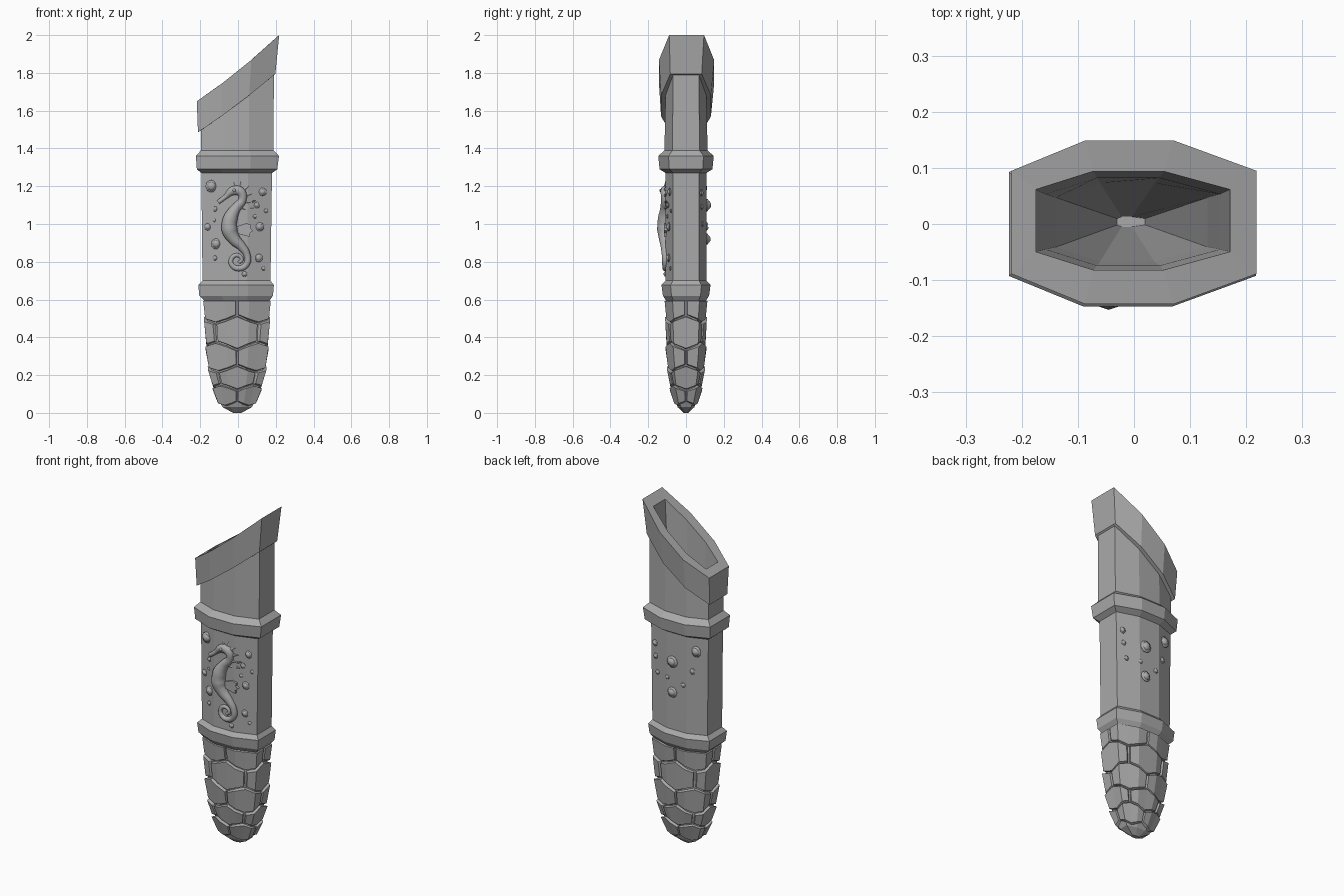
import bpy, bmesh, math
from mathutils import Vector

if "Cube" in bpy.data.objects:
    bpy.data.objects.remove(bpy.data.objects["Cube"], do_unlink=True)

GREY = (0.4, 0.4, 0.4, 1)
mat = bpy.data.materials.new("plain_grey")
mat.use_nodes = True
mat.diffuse_color = GREY
mat.node_tree.nodes["Principled BSDF"].inputs["Base Color"].default_value = GREY

# Outline of the sheath: height, x centre, half width, half depth
RINGS = [(0, -.004, .03, .02), (.03, -.004, .085, .052), (.06, -.005, .102, .063),
         (.13, -.004, .122, .078), (.2, -.004, .142, .089), (.34, -.005, .158, .099),
         (.5, -.005, .166, .101), (.59, -.005, .168, .103), (.62, -.01, .195, .122),
         (.677, -.01, .2, .13), (.7, -.008, .18, .109), (1.27, -.007, .187, .108),
         (1.29, -.005, .213, .14), (1.36, -.003, .22, .147), (1.39, -.004, .192, .114)]


def finish(obj, smooth=False):
    obj.data.materials.clear()
    obj.data.materials.append(mat)
    if smooth:
        bpy.ops.object.select_all(action='DESELECT')
        obj.select_set(True)
        bpy.context.view_layer.objects.active = obj
        bpy.ops.object.shade_smooth_by_angle(angle=math.radians(50))
    return obj


def from_bmesh(name, bm, smooth=False):
    bmesh.ops.recalc_face_normals(bm, faces=bm.faces)
    mesh = bpy.data.meshes.new(name)
    bm.to_mesh(mesh)
    bm.free()
    obj = bpy.data.objects.new(name, mesh)
    bpy.context.collection.objects.link(obj)
    return finish(obj, smooth)


def octagon(c, w, h, cy=0.0):
    a, s = w * .36, h * .63
    m = c - .008
    pts = [(m - a, -h), (m + a, -h), (c + w, -s), (c + w, s),
           (m + a, h), (m - a, h), (c - w, s), (c - w, -s)]
    return [(x, y + cy) for x, y in pts]


def loft(name, rings, caps):
    """rings: list of (octagon points, height as a number or function of x)"""
    bm = bmesh.new()
    loops = []
    for pts, z in rings:
        loops.append([bm.verts.new((x, y, z(x) if callable(z) else z)) for x, y in pts])
    for lo, hi in zip(loops, loops[1:]):
        for i in range(8):
            j = (i + 1) % 8
            bm.faces.new((lo[i], lo[j], hi[j], hi[i]))
    for k in caps:
        bm.faces.new(loops[k])
    return from_bmesh(name, bm)


def size_at(z):
    for (z0, *p), (z1, *q) in zip(RINGS, RINGS[1:]):
        if z <= z1:
            t = (z - z0) / (z1 - z0)
            return [m + (n - m) * t for m, n in zip(p, q)]
    return RINGS[-1][1:]


def mouth_top(x):
    return 1.81 + .806 * x + .32 * x * x


def collar_bottom(x):
    return 1.635 + .758 * x + .25 * x * x


# Sheath body with its two raised bands
body = [(octagon(c, w - .008 * (z < .58), h - .008 * (z < .58)), z) for z, c, w, h in RINGS]
body.append((octagon(-.003, .193, .108), lambda x: collar_bottom(x) + .03))
loft("sheath_body", body, [0])

# Slanted collar and hollow inside
loft("mouth_collar", [
    (octagon(-.003, .185, .1), collar_bottom),
    (octagon(-.007, .205, .132), collar_bottom),
    (octagon(0, .218, .146, .003), mouth_top),
    (octagon(-.002, .173, .088, .006), mouth_top),
    (octagon(-.002, .155, .078, .004), lambda x: mouth_top(x) - .3),
    (octagon(-.004, .135, .07, .003), 1.1),
    (octagon(-.005, .025, .009, .004), .12)], [-1])


# Overlapping scales around the tip
def around(u, z, off):
    """Point on the outline; u counts quarter turns from the front centre"""
    c, w, h = size_at(z)
    w, h = w + off, h + off
    u %= 4
    sx, sy = (1 if u <= 2 else -1), (-1 if u <= 1 or u >= 3 else 1)
    t = u % 2
    t = min(t, 2 - t)
    knots = [(0, 0, h), (.3, w * .36, h), (.7, w, h * .63), (1, w, 0)]
    for (t0, x0, y0), (t1, x1, y1) in zip(knots, knots[1:]):
        if t <= t1:
            f = (t - t0) / (t1 - t0)
            return Vector((c + sx * (x0 + (x1 - x0) * f), sy * (y0 + (y1 - y0) * f), z))


EDGES = [.6, .495, .355, .235, .135, .045]
AMPS = [0, .021, .021, .018, .015, .012]


def edge_height(j, u):
    wave = abs((u % 1) - .5) * 4 - 1
    return EDGES[j] + AMPS[j] * wave * (1 if j % 2 else -1)


bm = bmesh.new()
for row in range(5):
    inner = .2 if row % 2 == 0 else .3
    start = .5 if row % 2 == 0 else 0
    for k in range(4):
        mid = start + k
        def strip(gap, dz, off_top, off_low):
            us = [mid + d for d in (-.5 + gap, -inner, 0, inner, .5 - gap)]
            top = [bm.verts.new(around(u, edge_height(row, u) - dz, off_top)) for u in us]
            low = [bm.verts.new(around(u, edge_height(row + 1, u) + dz, off_low)) for u in us]
            return top, low
        top, low = strip(.035, .008, .009, .003)
        top_in, low_in = strip(.015, .002, -.012, -.012)
        for i in range(4):
            bm.faces.new((top[i], top[i + 1], low[i + 1], low[i]))
        outer, skirt = top + low[::-1], top_in + low_in[::-1]
        for i in range(10):
            j = (i + 1) % 10
            bm.faces.new((outer[i], outer[j], skirt[j], skirt[i]))
from_bmesh("tip_scales", bm)


# Bubbles scattered on both faces
def surface_y(x, z):
    c, w, h = size_at(z)
    a = w * .36
    d = abs(x - c)
    return h if d < a else h * (1 - .37 * (d - a) / (w - a))


def bubbles(name, side, spots):
    bm = bmesh.new()
    for x, z, r in spots:
        for radius, depth in ((r, .35), (r * .75, .85)):
            made = bmesh.ops.create_uvsphere(bm, u_segments=12, v_segments=8, radius=radius)
            bmesh.ops.scale(bm, vec=(1, depth, 1), verts=made["verts"])
            bmesh.ops.translate(bm, vec=(x, side * (surface_y(x, z) + r * .08), z),
                                verts=made["verts"])
    from_bmesh(name, bm, True)


bubbles("front_bubbles", -1, [
    (-.14, 1.2, .032), (-.16, .985, .019), (-.115, .895, .028), (-.12, .82, .014),
    (-.12, 1.08, .014), (-.125, 1.02, .01), (.13, 1.17, .021), (.1, 1.1, .016),
    (.148, 1.07, .011), (.09, 1.04, .011), (.115, .985, .023), (.11, .82, .021),
    (.135, .765, .011), (.035, .735, .014)])
bubbles("back_bubbles", 1, [
    (.145, 1.165, .018), (.14, 1.09, .015), (.012, 1.1, .034), (-.13, 1.19, .032),
    (.125, 1.0, .014), (.045, 1.0, .012), (.012, .92, .03), (-.058, .98, .014),
    (-.11, 1.07, .018)])

# Seahorse relief: a tapering tube from snout to curled tail
PATH = [(-.105, 1.115, .012), (-.065, 1.145, .013), (-.028, 1.175, .025), (.012, 1.172, .026),
        (.024, 1.13, .022), (-.01, 1.085, .027), (-.04, 1.03, .04), (-.045, .97, .044),
        (-.02, .92, .034), (.02, .88, .025), (.048, .835, .019), (.047, .79, .017),
        (.01, .765, .016), (-.03, .78, .014), (-.035, .815, .012), (-.005, .835, .011),
        (.02, .812, .01), (.004, .795, .009)]
curve = bpy.data.curves.new("seahorse_body", 'CURVE')
curve.dimensions = '3D'
curve.bevel_depth = 1
curve.bevel_resolution = 3
curve.resolution_u = 5
curve.use_fill_caps = True
spline = curve.splines.new('BEZIER')
spline.bezier_points.add(len(PATH) - 1)
for p, (x, z, r) in zip(spline.bezier_points, PATH):
    p.co = (x, -.109, z)
    p.radius = r
    p.handle_left_type = p.handle_right_type = 'AUTO'
seahorse = bpy.data.objects.new("seahorse_body", curve)
bpy.context.collection.objects.link(seahorse)
bpy.ops.object.select_all(action='DESELECT')
seahorse.select_set(True)
bpy.context.view_layer.objects.active = seahorse
bpy.ops.object.convert(target='MESH')
finish(bpy.context.view_layer.objects.active, True)

# Crown and mane spikes
bm = bmesh.new()
for x, z, turn, size in ((-.02, 1.21, 5, .03), (.012, 1.215, -15, .032), (.045, 1.19, -50, .034),
                         (.058, 1.155, -75, .036), (.052, 1.115, -100, .034),
                         (.03, 1.08, -110, .03), (.085, 1.12, -70, .02), (.075, 1.085, -95, .02)):
    made = bmesh.ops.create_cone(bm, cap_ends=True, segments=6, radius1=size * .35,
                                 radius2=.002, depth=size)
    a = math.radians(turn)
    for v in made["verts"]:
        px, pz = v.co.x, v.co.z
        v.co = (x + px * math.cos(a) - pz * math.sin(a), v.co.y - .106,
                z + px * math.sin(a) + pz * math.cos(a))
from_bmesh("seahorse_spikes", bm)

# Fan-shaped back fin
bm = bmesh.new()
fan = [(-.01, .985), (.045, 1.005), (.07, .995), (.066, .978), (.08, .965), (.064, .952),
       (.062, .932), (.03, .94), (-.005, .95)]
face = bm.faces.new([bm.verts.new((x, -.095, z)) for x, z in fan])
made = bmesh.ops.extrude_face_region(bm, geom=[face])
bmesh.ops.translate(bm, vec=(0, -.022, 0),
                    verts=[g for g in made["geom"] if isinstance(g, bmesh.types.BMVert)])
from_bmesh("seahorse_fin", bm)

# Eye
bm = bmesh.new()
made = bmesh.ops.create_uvsphere(bm, u_segments=10, v_segments=6, radius=.009)
bmesh.ops.translate(bm, vec=(-.02, -.132, 1.178), verts=made["verts"])
from_bmesh("seahorse_eye", bm, True)
